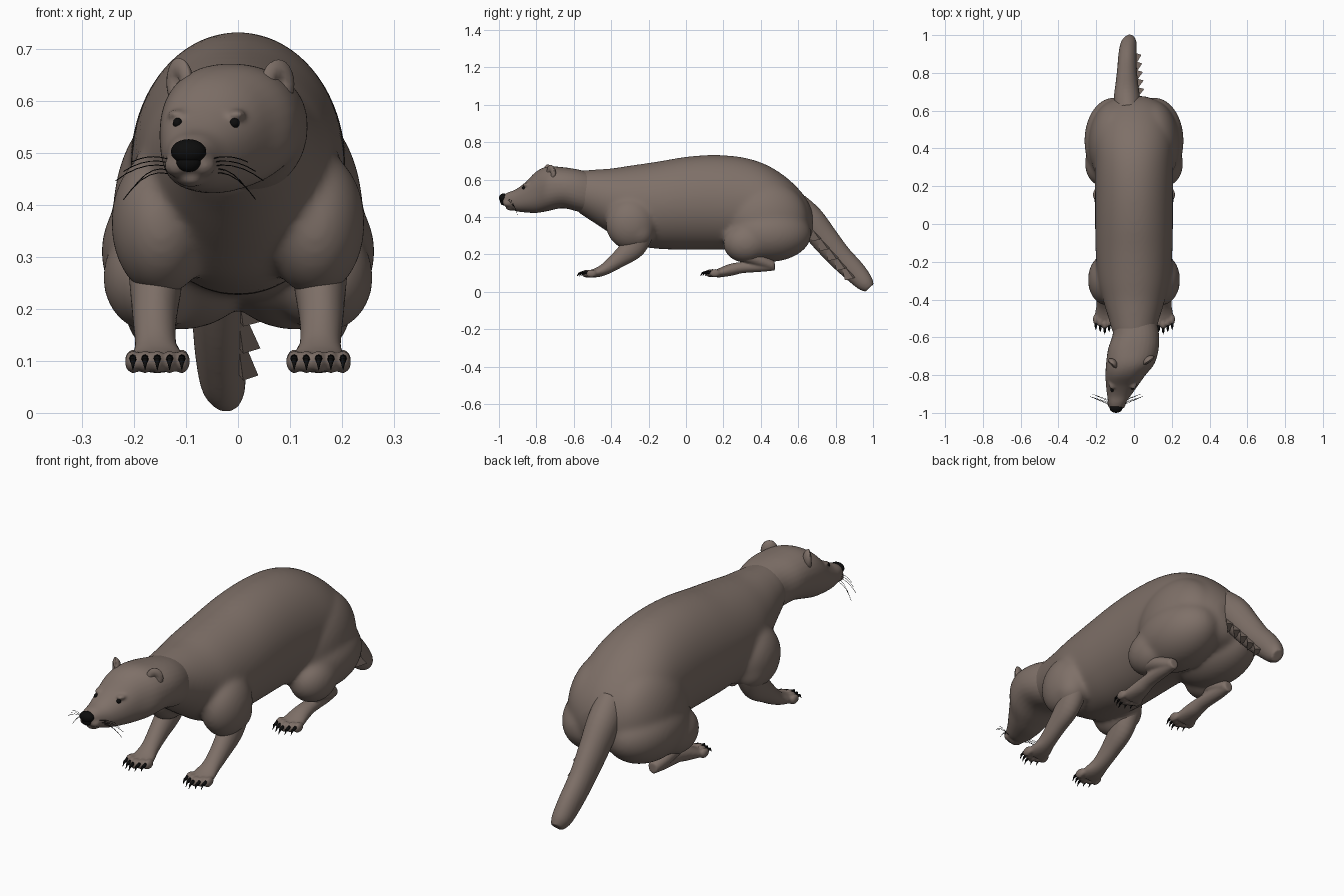
import bpy, bmesh, math
from mathutils import Vector, Matrix

if "Cube" in bpy.data.objects:
    bpy.data.objects.remove(bpy.data.objects["Cube"])


def material(name, rgb):
    m = bpy.data.materials.new(name)
    m.diffuse_color = (*rgb, 1)
    m.use_nodes = True
    m.node_tree.nodes["Principled BSDF"].inputs["Base Color"].default_value = m.diffuse_color
    return m


FUR = material("brown fur", (0.21, 0.162, 0.138))
BLACK = material("black", (0.004, 0.004, 0.004))


def catmull(a, b, c, d, t):
    return 0.5 * (2 * b + (c - a) * t + (2 * a - 5 * b + 4 * c - d) * t * t
                  + (3 * b - a - 3 * c + d) * t ** 3)


def loft(bm, secs, upright=False, power=2.0, steps=5, sides=32):
    """Skin rings (x, y, z, half width, half height) along a smooth path."""
    pts = []
    n = len(secs)
    for i in range(n - 1):
        quad = [secs[max(0, min(n - 1, i + k))] for k in (-1, 0, 1, 2)]
        for s in range(steps):
            pts.append([catmull(*v, s / steps) for v in zip(*quad)])
    pts.append(list(secs[-1]))
    rings = []
    for i, p in enumerate(pts):
        tan = Vector(pts[min(i + 1, len(pts) - 1)][:3]) - Vector(pts[max(i - 1, 0)][:3])
        tan.x = 0
        up = Vector((0, 0, 1)) if upright else tan.normalized().cross(Vector((1, 0, 0)))
        ring = []
        for k in range(sides):
            a = 2 * math.pi * k / sides
            c, s = math.cos(a), math.sin(a)
            c = math.copysign(abs(c) ** (2 / power), c)
            s = math.copysign(abs(s) ** (2 / power), s)
            ring.append(bm.verts.new(Vector(p[:3]) + Vector((p[3] * c, 0, 0)) + up * p[4] * s))
        rings.append(ring)
    for r0, r1 in zip(rings, rings[1:]):
        for k in range(sides):
            j = (k + 1) % sides
            bm.faces.new((r0[k], r0[j], r1[j], r1[k]))
    bm.faces.new(rings[0])
    bm.faces.new(rings[-1])


def ball(bm, loc, rad, seg=20):
    mat = Matrix.Translation(loc) @ Matrix.Diagonal((*rad, 1))
    return bmesh.ops.create_uvsphere(bm, u_segments=seg, v_segments=seg * 3 // 5,
                                     radius=1, matrix=mat)["verts"]


def finish(bm, name, mat=FUR, voxel=0, iterations=6):
    """Turn the bmesh into an object; a voxel size blends overlapping volumes."""
    bmesh.ops.recalc_face_normals(bm, faces=bm.faces)
    me = bpy.data.meshes.new(name)
    for f in bm.faces:
        f.smooth = True
    bm.to_mesh(me)
    bm.free()
    me.materials.append(mat)
    ob = bpy.data.objects.new(name, me)
    bpy.context.collection.objects.link(ob)
    if voxel:
        r = ob.modifiers.new("blend", 'REMESH')
        r.mode = 'VOXEL'
        r.voxel_size = voxel
        r.use_smooth_shade = True
        s = ob.modifiers.new("soften", 'SMOOTH')
        s.factor = 0.5
        s.iterations = iterations
    return ob


# Body: (y, top, bottom, half width)
body = bmesh.new()
trunk = [(-.61, .625, .48, .07), (-.58, .645, .43, .11), (-.5, .653, .375, .135),
         (-.4, .66, .31, .165), (-.3, .675, .255, .19), (-.15, .697, .230, .203),
         (0, .722, .226, .206), (.15, .732, .226, .206), (.3, .72, .223, .208),
         (.42, .684, .218, .21), (.52, .625, .218, .2), (.6, .553, .235, .172),
         (.65, .488, .265, .125), (.677, .425, .32, .06)]
loft(body, [(0, y, (t + b) / 2, w, (t - b) / 2) for y, t, b, w in trunk], upright=True,
     sides=64)

limbs = bmesh.new()
claws = bmesh.new()


def paw(side, x, y, z):
    """Five toes, each with a curved claw, fanned around the paw centre."""
    for k in range(-2, 3):
        tx = side * x + k * 0.0235
        ty = y - 0.012 * (2 - abs(k))
        ball(limbs, (tx, ty, z + .003), (.0155, .03, .022))
        for (dy, dz, r1, r2, tilt) in ((-.031, .007, .0075, .0055, 75), (-.048, -.003, .0055, .0005, 35)):
            bmesh.ops.create_cone(
                claws, cap_ends=True, segments=8, radius1=r2, radius2=r1, depth=.024,
                matrix=Matrix.Translation((tx, ty + dy, z + dz))
                @ Matrix.Rotation(math.radians(-tilt), 4, 'X'))


for s in (1, -1):
    # Shoulder, haunch and knee masses, melted into the body
    ball(body, (s * .148, -.295, .365), (.096, .135, .14), 40)
    ball(body, (s * .155, -.255, .32), (.078, .085, .085), 40)
    ball(body, (s * .108, .44, .31), (.155, .23, .15), 48)
    ball(body, (s * .095, .425, .385), (.145, .23, .215), 48)
    ball(body, (s * .165, .32, .26), (.095, .122, .105), 40)
    # Front leg: forearm and paw
    loft(limbs, [(s * .155, -.235, .32, .06, .065), (s * .158, -.28, .242, .05, .065),
                 (s * .16, -.355, .178, .042, .047), (s * .158, -.42, .13, .04, .034),
                 (s * .155, -.465, .107, .05, .027), (s * .155, -.505, .097, .054, .021)])
    paw(s, .155, -.505, .095)
    # Hind leg: shank and foot
    loft(limbs, [(s * .17, .32, .2, .05, .045), (s * .165, .4, .165, .042, .035),
                 (s * .16, .465, .14, .028, .025)])
    loft(limbs, [(s * .16, .475, .138, .022, .024), (s * .16, .4, .136, .03, .029),
                 (s * .157, .3, .13, .034, .03), (s * .155, .24, .118, .042, .032),
                 (s * .155, .185, .103, .052, .025), (s * .155, .16, .097, .054, .021)])
    paw(s, .155, .155, .097)
finish(body, "body", FUR, .0085, 30)
finish(limbs, "legs_and_paws", FUR, .0055, 5)
finish(claws, "claws", BLACK)

# Head, turned slightly to one side: (y, x, top, bottom, half width)
head = bmesh.new()
skull = [(-.5, 0, .635, .41, .115), (-.58, .01, .655, .43, .122), (-.66, -.003, .667, .447, .134),
         (-.74, -.02, .67, .432, .128), (-.8, -.045, .644, .422, .106), (-.86, -.065, .585, .425, .083),
         (-.91, -.08, .548, .432, .062), (-.95, -.09, .533, .452, .045), (-.98, -.095, .517, .47, .03)]
loft(head, [(x, y, (t + b) / 2, w, (t - b) / 2) for y, x, t, b, w in skull], upright=True, power=2.2)
for s in (1, -1):
    ball(head, (-.092 + s * .024, -.95, .475), (.026, .03, .022))   # muzzle pads
    ball(head, (-.06 + s * .056, -.845, .573), (.02, .032, .011))   # brows
ball(head, (-.09, -.93, .45), (.03, .035, .016))                    # chin
finish(head, "head", FUR, .006, 8)

# Ears: flattened balls with a hollow front
for name, loc, rx, turn in (("right_ear", (.078, -.725, .632), .037, 35),
                            ("left_ear", (-.115, -.74, .635), .032, -45)):
    bm = bmesh.new()
    for v in ball(bm, (0, 0, 0), (rx, .026, .047)):
        if v.co.y < 0:
            r = min(1, math.hypot(v.co.x / rx, v.co.z / .047))
            v.co.y = -.012 * math.sin(math.pi * r) + .008 * (1 - r)
    bm.transform(Matrix.Translation(loc) @ Matrix.Rotation(math.radians(turn), 4, 'Z'))
    finish(bm, name)

# Eyes and nose
bm = bmesh.new()
ball(bm, (-.007, -.866, .557), (.010, .011, .010))
ball(bm, (-.116, -.878, .557), (.009, .011, .010))
finish(bm, "eyes", BLACK)
bm = bmesh.new()
ball(bm, (-.095, -.975, .502), (.034, .025, .024))
ball(bm, (-.095, -.976, .483), (.024, .018, .02))
finish(bm, "nose", BLACK)

# Whiskers: thin drooping curves
cu = bpy.data.curves.new("whiskers", 'CURVE')
cu.dimensions = '3D'
cu.bevel_depth = .0009
cu.bevel_resolution = 0
for s in (1, -1):
    for k in range(5):
        reach = .07 + .015 * (k % 3)
        start = Vector((-.093 + s * .042, -.955 + .006 * k, .488 - .007 * k))
        sp = cu.splines.new('POLY')
        sp.points.add(5)
        for i in range(6):
            t = i / 5
            p = start + Vector((s * reach * t, .03 * t, .022 * t - (.028 + .011 * k) * t * t))
            sp.points[i].co = (*p, 1)
wh = bpy.data.objects.new("whiskers", cu)
cu.materials.append(BLACK)
bpy.context.collection.objects.link(wh)

# Tail, hanging down to the ground
tail = [(-.03, .58, .45, .07, .085), (-.037, .66, .385, .07, .08), (-.038, .74, .285, .06, .074),
        (-.037, .82, .19, .052, .066), (-.034, .9, .11, .048, .06), (-.028, .955, .05, .042, .048),
        (-.022, .982, .022, .026, .03)]
bm = bmesh.new()
loft(bm, tail)
finish(bm, "tail", FUR, .006, 3)

# Ragged fur tufts along one side of the tail
bm = bmesh.new()
for i in range(5):
    y, z = .67 + .045 * i, .35 - .052 * i
    a = bm.verts.new((-.005, y - .03, z + .035))
    b = bm.verts.new((.055 - .004 * i, y + .045, z - .07))
    c = bm.verts.new((-.005, y + .06, z - .06))
    d = bm.verts.new((.01, y, z - .08))
    for tri in ((a, b, c), (a, d, b), (b, d, c), (a, c, d)):
        bm.faces.new(tri)
tufts = finish(bm, "tail_tufts")
for p in tufts.data.polygons:
    p.use_smooth = False
